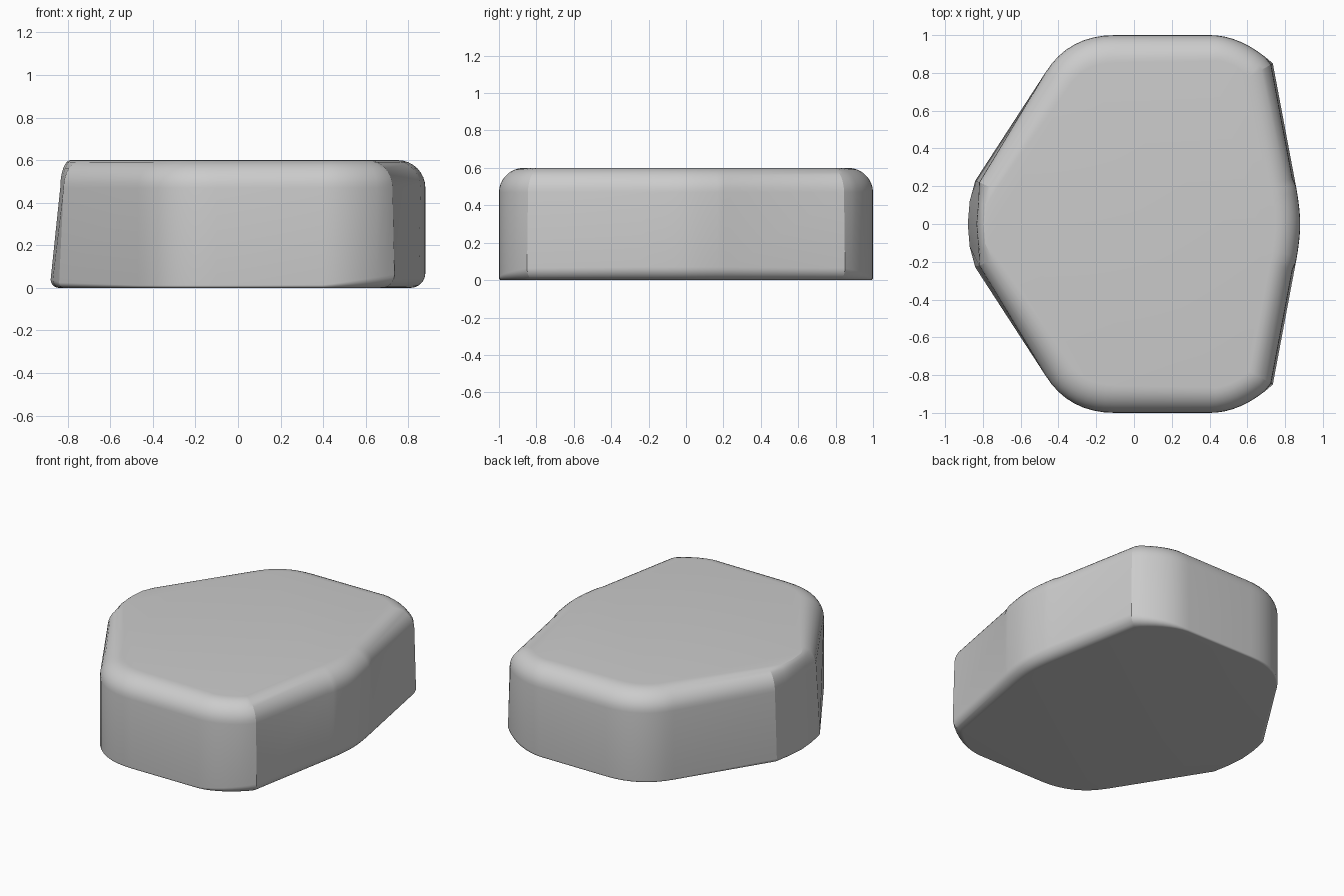
import bpy, bmesh, math
from mathutils import Vector

cube = bpy.data.objects.get("Cube")
if cube:
    bpy.data.objects.remove(cube, do_unlink=True)

HEIGHT = 0.6
STEPS = 8


def arc(a, control, b, steps=STEPS):
    """Quadratic curve points from a to b."""
    a, c, b = Vector(a), Vector(control), Vector(b)
    return [a * (1 - t) ** 2 + c * 2 * t * (1 - t) + b * t * t
            for t in (i / steps for i in range(steps + 1))]


# Half outline on the front side, from the narrow end to the wide end
half = [Vector((-0.88, 0)), Vector((-0.87, -0.12)), Vector((-0.84, -0.23))]
half += arc((-0.47, -0.8), (-0.347, -1), (-0.1, -1))
half += arc((0.4, -1), (0.57, -1), (0.735, -0.85))
half += arc((0.85, -0.24), (0.88, -0.09), (0.88, 0))
outline = half + [Vector((p.x, -p.y)) for p in reversed(half[1:-1])]
count = len(outline)


def edge_style(a, b):
    """Normal, top inset, bottom rounding and lean of one side wall."""
    d = (b - a).normalized()
    normal, mid = Vector((d.y, -d.x)), (a + b) / 2
    if mid.x < -0.83:
        return normal, 0.07, 0.04, 0.045
    if normal.x > 0.9:
        return normal, 0.13, 0.07, 0.02 if abs(mid.y) > 0.3 else 0.0
    if mid.x > 0.4:
        return normal, 0.13, 0.012 + 0.15 * (mid.x - 0.4), 0.0
    return normal, 0.145, 0.012, 0.0


styles = [edge_style(outline[i], outline[(i + 1) % count]) for i in range(count)]

# Vertical section of every outline point: rounded foot, wall, rounded shoulder
columns = []
for i, p in enumerate(outline):
    n1, t1, b1, l1 = styles[i - 1]
    n2, t2, b2, l2 = styles[i]
    miter = (n1 + n2) / (1 + n1.dot(n2))
    top, foot, lean = (t1 + t2) / 2, (b1 + b2) / 2, (l1 + l2) / 2
    section = []
    for k in range(STEPS + 1):
        a = math.pi / 2 * k / STEPS
        section.append((foot * (1 - math.sin(a)), foot * (1 - math.cos(a))))
    for k in range(STEPS + 1):
        a = math.pi / 2 * k / STEPS
        section.append((lean + (top - lean * 0.5) * (1 - math.cos(a)),
                        HEIGHT - 0.13 * (1 - math.sin(a))))
    columns.append([(*(p - miter * inset), z) for inset, z in section])

# Skin the sections and cap both ends
bm = bmesh.new()
grid = [[bm.verts.new(co) for co in column] for column in columns]
for i in range(count):
    left, right = grid[i], grid[(i + 1) % count]
    for k in range(len(left) - 1):
        bm.faces.new((left[k], right[k], right[k + 1], left[k + 1]))
bm.faces.new([column[-1] for column in grid])
bm.faces.new([column[0] for column in reversed(grid)])
bmesh.ops.recalc_face_normals(bm, faces=bm.faces)

mesh = bpy.data.meshes.new("rounded_block")
bm.to_mesh(mesh)
bm.free()
block = bpy.data.objects.new("rounded_block", mesh)
bpy.context.collection.objects.link(block)

# Single plain grey
grey = bpy.data.materials.new("light_grey")
grey.use_nodes = True
colour = (0.6, 0.6, 0.6, 1)
grey.diffuse_color = colour
grey.node_tree.nodes["Principled BSDF"].inputs["Base Color"].default_value = colour
mesh.materials.append(grey)

bpy.context.view_layer.objects.active = block
block.select_set(True)
bpy.ops.object.shade_smooth_by_angle(angle=math.radians(16))
